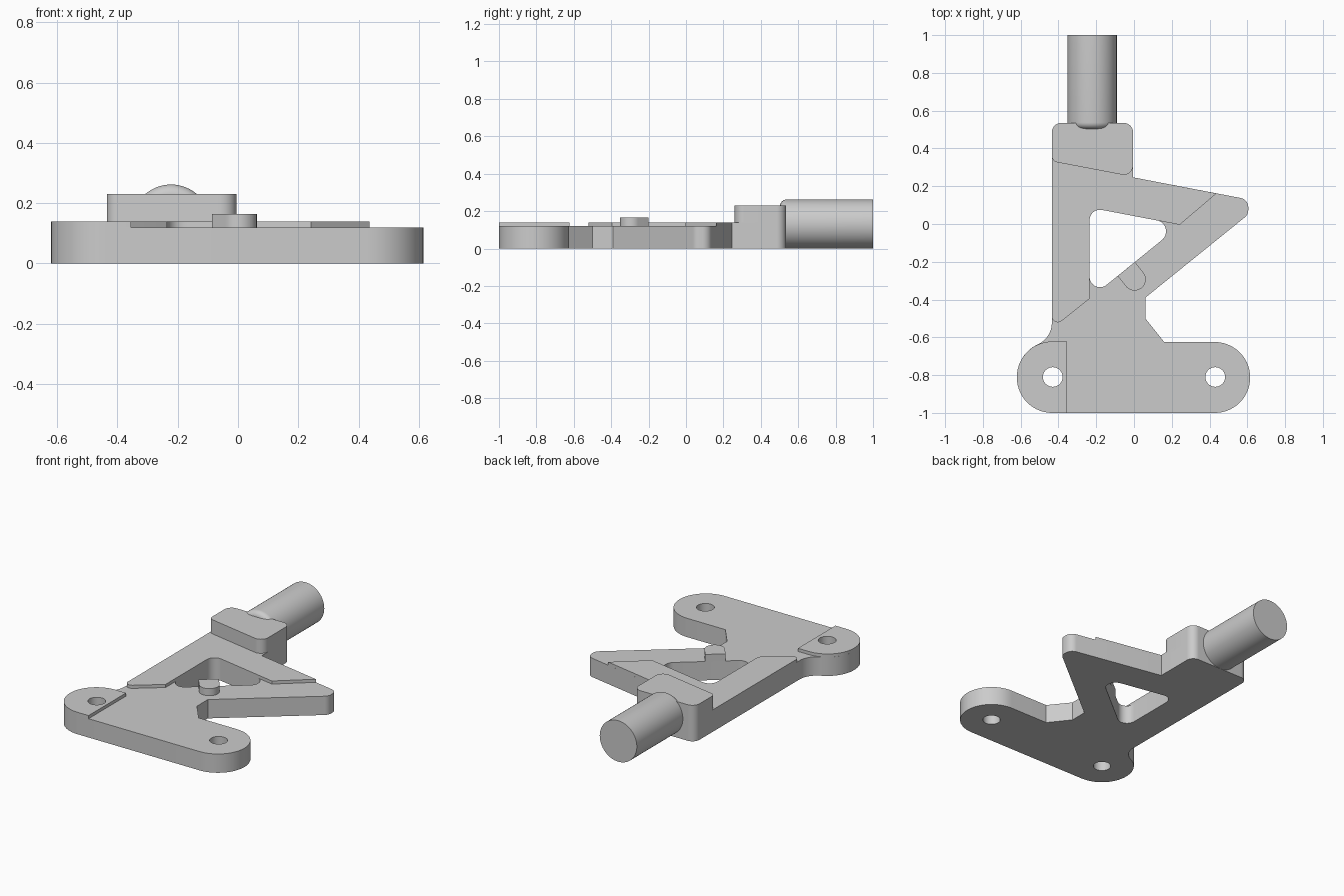
import bpy, bmesh, math
from mathutils import Vector

cube = bpy.data.objects.get("Cube")
if cube:
    bpy.data.objects.remove(cube, do_unlink=True)

grey = bpy.data.materials.new("light_grey")
grey.use_nodes = True
COLOUR = (0.6, 0.6, 0.6, 1)
grey.diffuse_color = COLOUR
grey.node_tree.nodes["Principled BSDF"].inputs["Base Color"].default_value = COLOUR


def rounded(corners, steps=14):
    """Turn (x, y, radius) corners into a filleted outline."""
    out = []
    for i, (x, y, r) in enumerate(corners):
        p = Vector((x, y))
        if r == 0:
            out.append(p)
            continue
        a = (Vector(corners[i - 1][:2]) - p).normalized()
        b = (Vector(corners[(i + 1) % len(corners)][:2]) - p).normalized()
        half = a.angle(b) / 2
        centre = p + (a + b).normalized() * r / math.sin(half)
        reach = r / math.tan(half)
        start, end = p + a * reach - centre, p + b * reach - centre
        sweep = math.pi - 2 * half
        for k in range(steps + 1):
            t = k / steps
            arc = (start * math.sin((1 - t) * sweep) + end * math.sin(t * sweep)) / math.sin(sweep)
            out.append(centre + arc)
    return out


def circle(x, y, r, n=40):
    return [Vector((x + r * math.cos(k * math.tau / n), y + r * math.sin(k * math.tau / n)))
            for k in range(n)]


def finish(name, mesh):
    mesh.materials.clear()
    mesh.materials.append(grey)
    obj = bpy.data.objects.new(name, mesh)
    bpy.context.collection.objects.link(obj)
    bpy.ops.object.select_all(action='DESELECT')
    obj.select_set(True)
    bpy.context.view_layer.objects.active = obj
    bpy.ops.object.shade_smooth_by_angle(angle=math.radians(25))
    return obj


def slab(name, z0, z1, *outlines):
    """Extrude an outline, with any further outlines as holes."""
    curve = bpy.data.curves.new(name, 'CURVE')
    curve.dimensions = '2D'
    curve.fill_mode = 'BOTH'
    curve.extrude = (z1 - z0) / 2
    for outline in outlines:
        spline = curve.splines.new('POLY')
        spline.points.add(len(outline) - 1)
        for point, co in zip(spline.points, outline):
            point.co = (co.x, co.y, 0, 1)
        spline.use_cyclic_u = True
    temp = bpy.data.objects.new(name + "_outline", curve)
    bpy.context.collection.objects.link(temp)
    deps = bpy.context.evaluated_depsgraph_get()
    mesh = bpy.data.meshes.new_from_object(temp.evaluated_get(deps))
    bpy.data.objects.remove(temp, do_unlink=True)
    bm = bmesh.new()
    bm.from_mesh(mesh)
    bmesh.ops.remove_doubles(bm, verts=bm.verts, dist=0.0002)
    bmesh.ops.translate(bm, verts=bm.verts, vec=(0, 0, (z0 + z1) / 2))
    bmesh.ops.recalc_face_normals(bm, faces=bm.faces)
    bm.to_mesh(mesh)
    bm.free()
    return finish(name, mesh)


BASE, PAD, BLOCK, PEG = 0.12, 0.14, 0.23, 0.165

# Base plate with triangular window and two bolt holes
base = rounded([
    (-0.62, -1, 0.187), (0.615, -1, 0.187), (0.615, -0.625, 0.187),
    (0.16, -0.625, 0), (0.06, -0.5, 0), (0.06, -0.39, 0),
    (0.605, 0.05, 0.05), (0.605, 0.13, 0.05), (-0.005, 0.247, 0),
    (-0.005, 0.535, 0.05), (-0.435, 0.535, 0.05),
    (-0.435, -0.603, 0.125), (-0.62, -0.688, 0.19)])
window = rounded([(-0.235, 0.087, 0.055), (-0.235, -0.395, 0.055), (0.248, -0.004, 0.06)])
slab("base_plate", 0, BASE, base, window,
     circle(-0.43, -0.81, 0.052), circle(0.43, -0.81, 0.052))

# Raised pad around the right bolt hole
slab("bolt_pad", BASE, PAD, rounded([
    (-0.355, -1, 0), (-0.355, -0.622, 0), (-0.62, -0.622, 0.187), (-0.62, -1, 0.187)]),
    circle(-0.43, -0.81, 0.052))

# Raised pad along the side strut and the upper arm
slab("strut_pad", BASE, PAD, rounded([
    (-0.435, -0.555, 0.032), (-0.235, -0.395, 0), (-0.235, 0.087, 0.055),
    (0.242, -0.004, 0), (0.437, 0.162, 0), (-0.005, 0.247, 0),
    (-0.005, 0.4, 0), (-0.435, 0.4, 0)]))

# Shaft block
slab("shaft_block", BASE, BLOCK, rounded([
    (-0.435, 0.332, 0.035), (-0.005, 0.25, 0.05),
    (-0.005, 0.535, 0.05), (-0.435, 0.535, 0.05)]))

# Small stop peg beside the window
slab("stop_peg", BASE, PEG, rounded([
    (-0.087, -0.275, 0), (-0.006, -0.376, 0.0585),
    (0.086, -0.302, 0.0585), (0.005, -0.201, 0)]))

# Round shaft with a filleted inner end, spun about its axis
RADIUS, FILLET, START = 0.131, 0.035, 0.503
profile = [(0, START)]
for k in range(9):
    a = k / 8 * math.pi / 2
    profile.append((RADIUS - FILLET + FILLET * math.sin(a), START + FILLET - FILLET * math.cos(a)))
profile += [(RADIUS, 1), (0, 1)]
bm = bmesh.new()
verts = [bm.verts.new((r, y, 0)) for r, y in profile]
edges = [bm.edges.new(pair) for pair in zip(verts, verts[1:])]
bmesh.ops.spin(bm, geom=verts + edges, cent=(0, 0, 0), axis=(0, 1, 0),
               angle=math.tau, steps=64, use_merge=True)
bmesh.ops.remove_doubles(bm, verts=bm.verts, dist=0.0002)
bmesh.ops.recalc_face_normals(bm, faces=bm.faces)
bmesh.ops.translate(bm, verts=bm.verts, vec=(-0.222, 0, RADIUS))
shaft_mesh = bpy.data.meshes.new("shaft")
bm.to_mesh(shaft_mesh)
bm.free()
finish("shaft", shaft_mesh)
